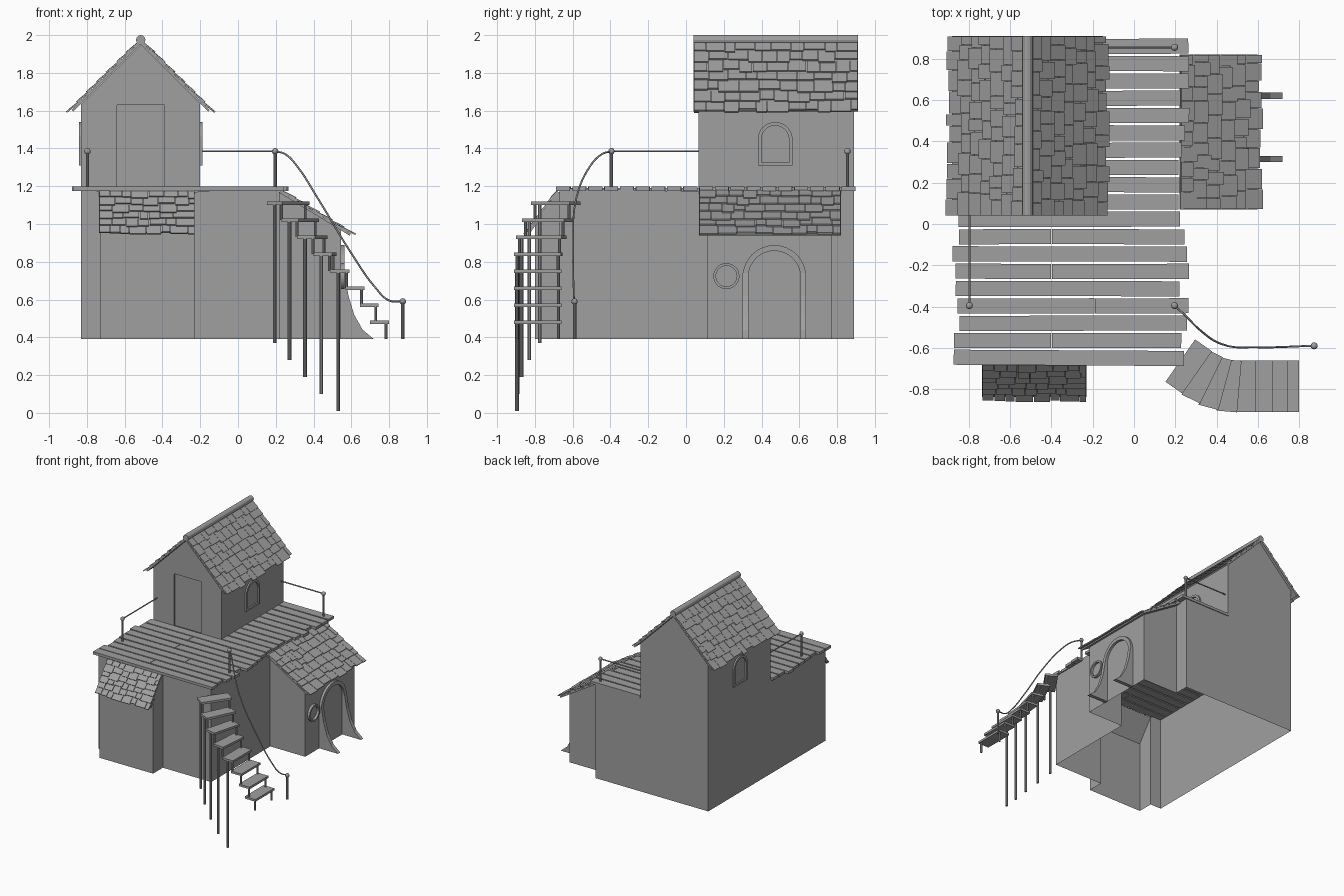
import bpy, bmesh, math, random
from mathutils import Vector, Matrix

random.seed(4)
if "Cube" in bpy.data.objects:
    bpy.data.objects.remove(bpy.data.objects["Cube"])

grey = bpy.data.materials.new("stone_grey")
grey.use_nodes = True
grey.diffuse_color = (0.35, 0.35, 0.35, 1)
grey.node_tree.nodes["Principled BSDF"].inputs["Base Color"].default_value = (0.35, 0.35, 0.35, 1)

GROUND, DECK = 0.39, 1.19


def link(name, bm, smooth=False, fix=True):
    if fix:
        bmesh.ops.recalc_face_normals(bm, faces=bm.faces[:])
    me = bpy.data.meshes.new(name)
    bm.to_mesh(me)
    bm.free()
    me.materials.append(grey)
    for p in me.polygons:
        p.use_smooth = smooth
    ob = bpy.data.objects.new(name, me)
    bpy.context.collection.objects.link(ob)
    return ob


def walls(name, plan, base):
    """Open ring of vertical walls; plan points carry their own top height."""
    bm = bmesh.new()
    low = [bm.verts.new((x, y, base)) for x, y, z in plan]
    top = [bm.verts.new(p) for p in plan]
    for i in range(len(plan)):
        j = (i + 1) % len(plan)
        bm.faces.new((low[i], low[j], top[j], top[i]))
    link(name, bm, fix=False)


def prism(name, pts, vec):
    bm = bmesh.new()
    face = bm.faces.new([bm.verts.new(p) for p in pts])
    new = bmesh.ops.extrude_face_region(bm, geom=[face], use_keep_orig=True)["geom"]
    bmesh.ops.translate(bm, vec=vec, verts=[v for v in new if isinstance(v, bmesh.types.BMVert)])
    link(name, bm)


def box(bm, centre, size, rot=Matrix()):
    mat = Matrix.Translation(centre) @ rot @ Matrix.Diagonal((*size, 1))
    bmesh.ops.create_cube(bm, size=1, matrix=mat)


def post(name, x, y, z0, z1, r=0.01, knob=False):
    bm = bmesh.new()
    bmesh.ops.create_cone(bm, cap_ends=True, segments=10, radius1=r, radius2=r, depth=z1 - z0,
                          matrix=Matrix.Translation((x, y, (z0 + z1) / 2)))
    if knob:
        bmesh.ops.create_uvsphere(bm, u_segments=12, v_segments=8, radius=0.017,
                                  matrix=Matrix.Translation((x, y, z1)))
    link(name, bm)


def rope(name, pts):
    cu = bpy.data.curves.new(name, "CURVE")
    cu.dimensions = "3D"
    cu.bevel_depth, cu.bevel_resolution, cu.resolution_u = 0.005, 1, 5
    sp = cu.splines.new("BEZIER")
    sp.bezier_points.add(len(pts) - 1)
    for bp, p in zip(sp.bezier_points, pts):
        bp.co = p
        bp.handle_left_type = bp.handle_right_type = "AUTO"
    cu.materials.append(grey)
    bpy.context.collection.objects.link(bpy.data.objects.new(name, cu))


def roof(name, start, along, down, length, slope, rows, tile_w):
    """Slab with overlapping uneven shingles; start is the upper corner."""
    u, v = Vector(along).normalized(), Vector(down).normalized()
    n = u.cross(v)
    if n.z < 0:
        n = -n
    o = Vector(start)
    s = slope - 0.015
    prism(name + "_slab", [o, o + u * length, o + u * length + v * s, o + v * s], n * 0.012)
    frame = Matrix((u, v, n)).transposed().to_4x4()
    step = slope / rows
    bm = bmesh.new()
    for r in range(rows):
        a = 0.0
        while a < length - 0.005:
            w = min(tile_w * random.uniform(0.65, 1.35), length - a)
            if length - a - w < tile_w * 0.4:
                w = length - a
            top = max(0, r * step - 0.02)
            end = (r + 1) * step + random.uniform(-0.2, 0.2) * step
            tilt = Matrix.Rotation(0.008 / step, 4, "X")
            box(bm, o + u * (a + w / 2) + v * ((top + end) / 2) + n * 0.017,
                (w - 0.003, end - top, 0.009), frame @ tilt)
            a += w
    link(name + "_shingles", bm)


def arch(cy, cz, r, bottom):
    arc = [(cy + r * math.cos(math.pi * i / 16), cz + r * math.sin(math.pi * i / 16)) for i in range(17)]
    return [(cy + r, bottom)] + arc + [(cy - r, bottom)]


def ring(cy, cz, r):
    return [(cy + r * math.cos(math.pi * i / 14), cz + r * math.sin(math.pi * i / 14)) for i in range(28)]


def trim(name, outer, inner, x0, x1, closed):
    """Raised frame on a side wall, swept between two outlines."""
    bm = bmesh.new()
    secs = [[bm.verts.new((x, *p)) for x, p in ((x0, a), (x1, a), (x1, b), (x0, b))]
            for a, b in zip(outer, inner)]
    for i in range(len(secs) if closed else len(secs) - 1):
        s, t = secs[i], secs[(i + 1) % len(secs)]
        for k in range(4):
            m = (k + 1) % 4
            bm.faces.new((s[k], s[m], t[m], t[k]))
    link(name, bm)


# Lower storey with the front bay and the side wing
walls("lower_walls", [
    (-0.83, -0.67, DECK), (-0.73, -0.67, 1.17), (-0.73, -0.80, 0.985), (-0.23, -0.80, 0.985),
    (-0.23, -0.67, 1.17), (0.22, -0.67, DECK), (0.22, 0.114, 1.17), (0.545, 0.114, 0.975),
    (0.545, 0.77, 0.975), (0.22, 0.77, 1.17), (0.22, 0.89, DECK), (-0.83, 0.89, DECK)], GROUND)
roof("bay_roof", (-0.735, -0.67, 1.165), (1, 0, 0), (0, -0.165, -0.225), 0.505, 0.28, 6, 0.07)
roof("wing_roof", (0.22, 0.07, 1.165), (0, 1, 0), (0.385, 0, -0.235), 0.75, 0.45, 6, 0.08)

# Upper house: side walls, back gable, front gable with a recessed door
X0, X1, XM, Y0, Y1, EAVE, PEAK = -0.83, -0.20, -0.515, 0.065, 0.89, 1.635, 1.95
for side, x in (("right", X0), ("left", X1)):
    prism("house_wall_" + side, [(x, Y0, DECK), (x, Y1, DECK), (x, Y1, EAVE), (x, Y0, EAVE)],
          (0.004 if x < XM else -0.004, 0, 0))
gable = [(X1, EAVE), (XM, PEAK), (X0, EAVE), (X0, DECK)]
notch = [(-0.64, DECK), (-0.64, 1.63), (-0.39, 1.63), (-0.39, DECK)]
prism("house_back", [(x, Y1, z) for x, z in [(X1, DECK)] + gable], (0, -0.004, 0))
prism("house_front", [(x, Y0, z) for x, z in gable + notch + [(X1, DECK)]], (0, 0.015, 0))
prism("house_door", [(x, Y0 + 0.013, z) for x, z in notch], (0, 0.01, 0))
for side, s in (("left", 1), ("right", -1)):
    roof("house_roof_" + side, (XM, 0.04, PEAK + 0.003), (0, 1, 0), (s, 0, -1), 0.87, 0.52, 7, 0.085)
    wall = X1 if s > 0 else X0
    trim("house_window_" + side, arch(0.472, 1.448, 0.092, 1.31), arch(0.472, 1.448, 0.073, 1.325),
         wall, wall + s * 0.012, True)
bm = bmesh.new()
bmesh.ops.create_cone(bm, cap_ends=True, segments=12, radius1=0.025, radius2=0.025, depth=0.87,
                      matrix=Matrix.Translation((XM, 0.475, 1.975)) @ Matrix.Rotation(math.pi / 2, 4, "X"))
link("ridge_cap", bm)

# Wing doorway with flared feet, and the round window
trim("doorway_arch", arch(0.468, 0.72, 0.168, GROUND), arch(0.468, 0.72, 0.138, GROUND), 0.54, 0.565, False)
trim("round_window", ring(0.214, 0.724, 0.069), ring(0.214, 0.724, 0.055), 0.54, 0.565, True)
foot = [(0.545, 0.39), (0.72, 0.39), (0.66, 0.44), (0.615, 0.52), (0.585, 0.62), (0.565, 0.74), (0.545, 0.74)]
for i, y in enumerate((0.30, 0.606)):
    prism(f"doorway_foot_{i + 1}", [(x, y, z) for x, z in foot], (0, 0.03, 0))

# Deck planks, some cut in two
bm = bmesh.new()
for i in range(19):
    y = -0.648 + i * 0.0838
    left = random.uniform(-0.885, -0.845) if y < 0.06 else X1
    right = random.uniform(0.215, 0.27)
    cuts = [left, right]
    if y < 0 and i % 2:
        cuts.insert(1, random.choice((-0.4, -0.19)))
    for a, b in zip(cuts, cuts[1:]):
        box(bm, ((a + b) / 2, y, 1.187), (b - a - 0.004, 0.073, 0.022),
            Matrix.Rotation(random.uniform(-0.006, 0.006), 4, "Z"))
link("deck_planks", bm)

# Railing posts and ropes
RAIL = 1.385
for name, x, y in (("front_right", -0.797, -0.395), ("front_left", 0.197, -0.395), ("back_left", 0.197, 0.855)):
    post("rail_post_" + name, x, y, DECK, RAIL, 0.009, True)
post("stair_rail_post", 0.872, -0.59, GROUND, 0.59, 0.009, True)
rope("rope_right", [(-0.797, -0.395, RAIL), (-0.797, Y0, RAIL)])
rope("rope_back", [(0.197, 0.855, RAIL), (X1, 0.855, RAIL)])
rope("rope_stairs", [(0.197, -0.395, RAIL), (0.25, -0.445, 1.37), (0.31, -0.505, 1.31), (0.42, -0.58, 1.14),
                     (0.6, -0.597, 0.845), (0.73, -0.595, 0.66), (0.8, -0.592, 0.595), (0.872, -0.59, 0.59)])

# Curved stair: x, y and turn of each tread, going down
treads = [(0.265, -0.69, 35), (0.33, -0.735, 26), (0.393, -0.767, 15), (0.46, -0.783, 5),
          (0.54, -0.785, 0), (0.62, -0.785, 0), (0.695, -0.785, 0), (0.75, -0.785, 0)]
bm = bmesh.new()
for i, (x, y, turn) in enumerate(treads):
    z = 1.11 - 0.09 * i
    spin = Matrix.Rotation(-math.radians(turn), 4, "Z")
    box(bm, (x, y, z), (0.1, 0.25, 0.018), spin)
    if i < 5:
        p = Vector((x, y, 0)) + spin @ Vector((-0.01, -0.11, 0))
        post(f"stair_long_post_{i + 1}", p.x, p.y, z - 0.74, z, 0.01)
    for k, side in enumerate((-0.11, 0.11)):
        p = Vector((x, y, 0)) + spin @ Vector((0.034, side, 0))
        post(f"stair_riser_{i + 1}_{k + 1}", p.x, p.y, z - 0.09, z, 0.008)
link("stair_treads", bm)
